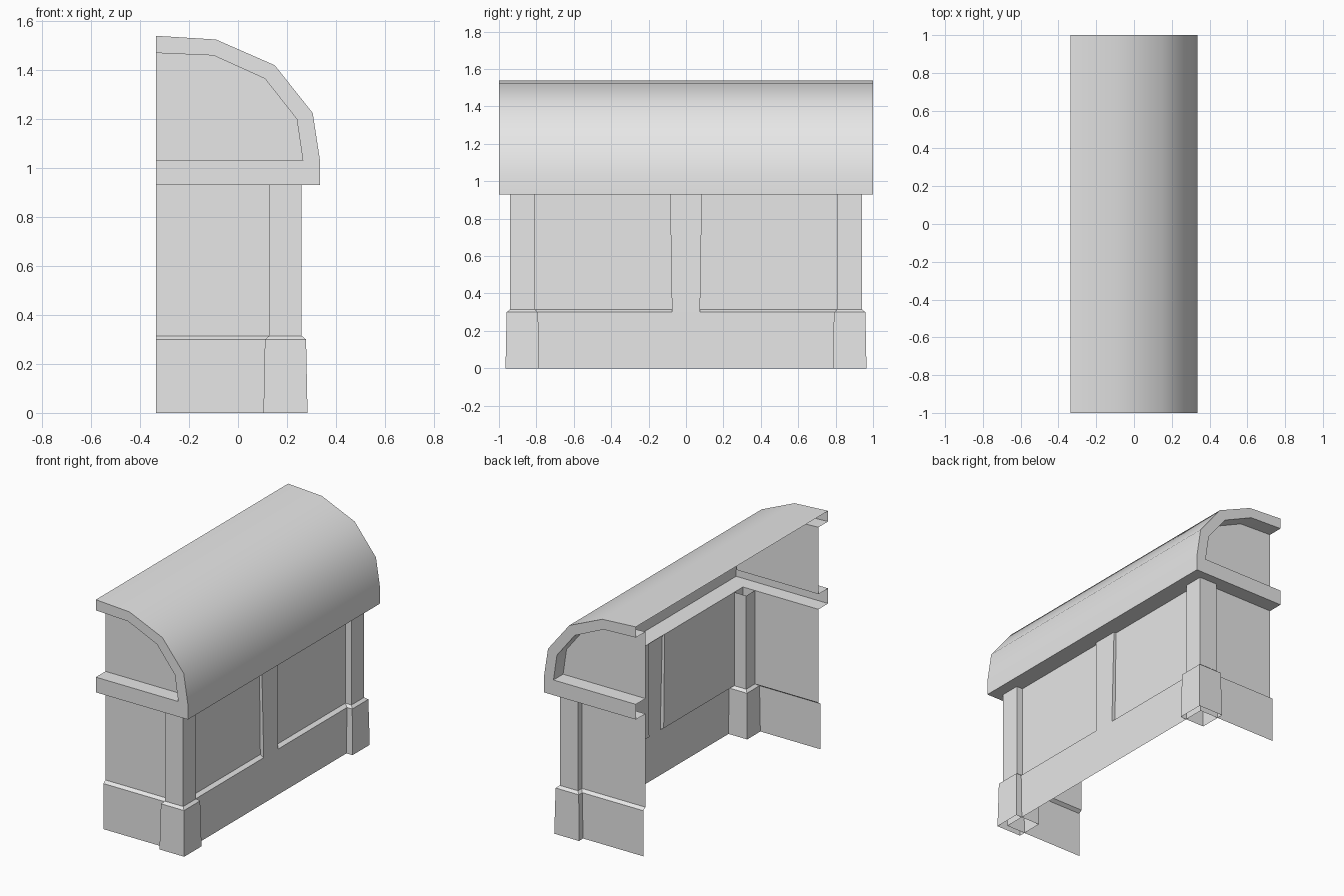
import bpy, math

cube = bpy.data.objects.get("Cube")
if cube:
    bpy.data.objects.remove(cube)

grey = bpy.data.materials.new("plain_grey")
grey.use_nodes = True
grey.diffuse_color = (0.8, 0.8, 0.8, 1)
grey.node_tree.nodes["Principled BSDF"].inputs["Base Color"].default_value = (0.8, 0.8, 0.8, 1)

OPEN = -0.335               # open cut side
EAVE = 0.335                # roof edge
WALL_X, WALL_Y = 0.215, 0.9
BASE_X, BASE_Y = 0.24, 0.922
SILL, LEDGE, SOFFIT, BAND = 0.3, 0.315, 0.93, 1.03


def loft(name, rows, closed=False, flip=False, smooth=False):
    """Thin surface joining successive rows of points."""
    n = len(rows[0])
    faces = []
    for r in range(len(rows) - 1):
        for i in range(n if closed else n - 1):
            j = (i + 1) % n
            f = (r * n + i, r * n + j, (r + 1) * n + j, (r + 1) * n + i)
            faces.append(f[::-1] if flip else f)
    mesh = bpy.data.meshes.new(name)
    mesh.from_pydata([p for row in rows for p in row], [], faces)
    mesh.materials.append(grey)
    obj = bpy.data.objects.new(name, mesh)
    bpy.context.collection.objects.link(obj)
    if smooth:
        bpy.ops.object.select_all(action='DESELECT')
        obj.select_set(True)
        bpy.context.view_layer.objects.active = obj
        bpy.ops.object.shade_smooth_by_angle(angle=math.radians(40))
    return obj


def at_y(profile, y):
    return [(x, y, z) for x, z in profile]


# Vaulted roof shell
outer = [(OPEN, 1.54), (-0.09, 1.525), (0.15, 1.42), (0.305, 1.225), (EAVE, BAND)]
inner = [(OPEN, 1.47), (-0.1, 1.46), (0.11, 1.365), (0.24, 1.2), (0.265, BAND)]
shell = outer + [(EAVE, SOFFIT)]
loft("roof", [at_y(shell, -1), at_y(shell, 1)], flip=True, smooth=True)

# Soffit under the long eave
loft("eave_soffit", [[(WALL_X, -1, SOFFIT), (EAVE, -1, SOFFIT)],
                     [(WALL_X, 1, SOFFIT), (EAVE, 1, SOFFIT)]], flip=True)

for side, s in (("front", -1), ("back", 1)):
    back = s > 0
    wy = s * WALL_Y
    # Arched trim and its inner return
    loft(side + "_arch_trim", [at_y(outer, s), at_y(inner, s)], flip=not back)
    loft(side + "_arch_return", [at_y(inner, s), at_y(inner, wy)], flip=not back, smooth=True)

    # Horizontal band with top and bottom lips
    loft(side + "_band", [[(OPEN, y, z), (x, y, z)] for x, y, z in
                          ((0.265, wy, BAND), (EAVE, s, BAND), (EAVE, s, SOFFIT))],
         flip=not back)
    loft(side + "_band_soffit", [[(OPEN, s, SOFFIT), (WALL_X, s, SOFFIT)],
                                 [(OPEN, wy, SOFFIT), (WALL_X, wy, SOFFIT)]], flip=not back)

    # Gable panel set back under the arch
    floor_line = [(x, BAND) for x, z in inner]
    loft(side + "_gable", [at_y(inner, wy), at_y(floor_line, wy)], flip=not back)

    # End wall with its plinth
    loft(side + "_wall", [[(OPEN, s * y, z), (x, s * y, z)] for x, y, z in
                          ((WALL_X, WALL_Y, SOFFIT), (WALL_X, WALL_Y, LEDGE),
                           (BASE_X, BASE_Y, SILL), (BASE_X, BASE_Y, 0))],
         flip=not back)

    # Square corner pillar on a flared foot, open at both ends
    rings = []
    for h, z in ((0.09, 0), (0.084, SILL), (0.066, LEDGE), (0.066, SOFFIT)):
        rings.append([(0.194 + a * h, s * 0.875 + b * h, z)
                      for a, b in ((-1, -1), (1, -1), (1, 1), (-1, 1))])
    loft(side + "_corner_pillar", rings, closed=True)

    # Long wall panel, stopping at the central pilaster
    loft(side + "_side_panel", [[(x, s * near, z), (x, s * far, z)] for x, near, far, z in
                                ((WALL_X, 0.085, WALL_Y, SOFFIT),
                                 (WALL_X, 0.075, WALL_Y, LEDGE),
                                 (BASE_X, 0.075, BASE_Y, SILL))], flip=back)

    # Narrow cheek of the pilaster
    loft(side + "_pilaster_cheek", [[(WALL_X, s * 0.085, SOFFIT), (0.232, s * 0.085, SOFFIT)],
                                    [(WALL_X, s * 0.075, LEDGE), (BASE_X, s * 0.075, SILL)]],
         flip=not back)

# Central pilaster face and long plinth
loft("pilaster", [[(0.232, -0.085, SOFFIT), (0.232, 0.085, SOFFIT)],
                  [(BASE_X, -0.075, SILL), (BASE_X, 0.075, SILL)]], flip=True)
loft("side_plinth", [[(BASE_X, -BASE_Y, SILL), (BASE_X, BASE_Y, SILL)],
                     [(BASE_X, -BASE_Y, 0), (BASE_X, BASE_Y, 0)]], flip=True)
